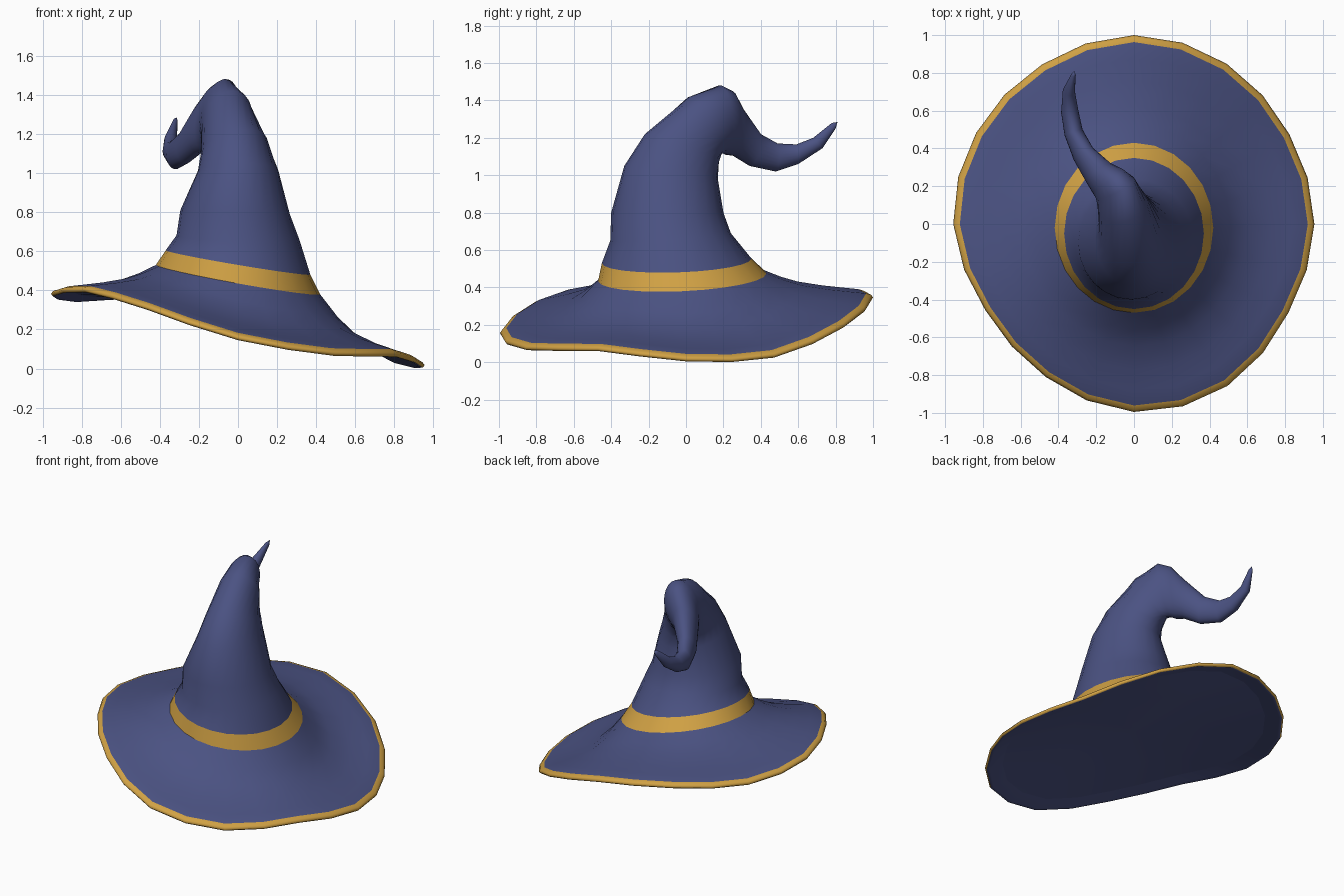
import bpy
import math
from mathutils import Vector

if "Cube" in bpy.data.objects:
    bpy.data.objects.remove(bpy.data.objects["Cube"])

SIDES = 24


def material(name, rgb):
    m = bpy.data.materials.new(name)
    m.diffuse_color = (*rgb, 1)
    m.use_nodes = True
    m.node_tree.nodes["Principled BSDF"].inputs["Base Color"].default_value = m.diffuse_color
    return m


navy = material("navy cloth", (0.07, 0.085, 0.225))
gold = material("gold trim", (0.63, 0.355, 0.058))


def loft(name, rings, mats, end_tip=None, rule=None):
    """Skin a list of closed rings; rule(strip index) gives the material."""
    n = len(rings[0])
    verts = [p for r in rings for p in r]
    faces, index = [], []
    for k in range(len(rings) - 1):
        for i in range(n):
            j = (i + 1) % n
            faces.append((k * n + i, k * n + j, (k + 1) * n + j, (k + 1) * n + i))
            index.append(rule(k) if rule else 0)
    if end_tip is not None:
        verts.append(end_tip)
        b = (len(rings) - 1) * n
        for i in range(n):
            faces.append((b + i, b + (i + 1) % n, len(verts) - 1))
            index.append(0)
    me = bpy.data.meshes.new(name)
    me.from_pydata(verts, [], faces)
    for m in mats:
        me.materials.append(m)
    for p, mi in zip(me.polygons, index):
        p.material_index = mi
        p.use_smooth = True
    ob = bpy.data.objects.new(name, me)
    bpy.context.collection.objects.link(ob)
    return ob


def cyclic(table, theta):
    """Smooth periodic interpolation of evenly spaced values."""
    n = len(table)
    f = theta / math.tau * n
    i = math.floor(f)
    t = f - i
    a, b, c, d = (table[(i + k) % n] for k in (-1, 0, 1, 2))
    return b + 0.5 * t * (c - a + t * (2 * a - 5 * b + 4 * c - d + t * (3 * (b - c) + d - a)))


angles = [math.tau * i / SIDES for i in range(SIDES)]

# Crown stations: front/outer point, back/inner point, side radius, sideways tilt
stations = [
    ((0, -.47, .435), (0, .43, .475), .42, .075),
    ((0, -.45, .53), (0, .35, .555), .37, .062),
    ((0, -.405, .65), (0, .24, .69), .315, .03),
    ((-.015, -.40, .80), (-.015, .20, .80), .28, .01),
    ((0, -.33, 1.05), (0, .17, .98), .205, 0),
    ((0, -.22, 1.22), (-.04, .175, 1.06), .17, 0),
    ((-.02, .02, 1.42), (-.10, .18, 1.11), .135, 0),
    ((-.05, .19, 1.48), (-.15, .19, 1.12), .11, 0),
    ((-.10, .25, 1.45), (-.18, .21, 1.11), .095, 0),
    ((-.17, .30, 1.36), (-.21, .25, 1.105), .078, 0),
    ((-.26, .40, 1.22), (-.275, .34, 1.05), .058, 0),
    ((-.32, .49, 1.17), (-.32, .48, 1.02), .05, 0),
    ((-.34, .59, 1.165), (-.34, .60, 1.06), .046, 0),
    ((-.345, .68, 1.20), (-.345, .73, 1.145), .032, 0),
    ((-.32, .78, 1.28), (-.32, .80, 1.25), .012, 0),
]
centres = [(Vector(a) + Vector(b)) / 2 for a, b, _, _ in stations]
crown_rings = []
for k, (a, b, r, tilt) in enumerate(stations):
    v = (Vector(a) - Vector(b)) / 2
    t = centres[min(k + 1, len(centres) - 1)] - centres[max(k - 1, 0)]
    side = t.cross(v).normalized() * r - Vector((0, 0, tilt))
    crown_rings.append([centres[k] + side * math.cos(q) - v * math.sin(q) for q in angles])

# Hat band, then the bent crown with its curled tip
loft("hat_band", crown_rings[:2], [gold])
loft("crown", crown_rings[1:], [navy], end_tip=Vector((-.315, .81, 1.285)))

# Rim radius and lower rim height, every 30 degrees from +x
RADIUS = [.955, .95, .98, 1.0, .975, .965, .957, .91, .935, .995, .99, .943]
HEIGHT = [.005, .025, .185, .335, .36, .34, .37, .39, .30, .145, .065, .06]

# Brim: top sweep, gold rounded edge and the underside of the flared rim
SWEEP = [(0, 0), (.17, .34), (.34, .59), (.58, .78), (.78, .89), (.935, .97)]
EDGE = [(.01, .026), (0, .012), (.01, 0), (.028, .004)]
columns, cap = [], []
for i, q in enumerate(angles):
    base = crown_rings[0][i]
    R, Z = cyclic(RADIUS, q), cyclic(HEIGHT, q)
    c, s = math.cos(q), math.sin(q)
    top = Vector((R * c, R * s, Z + .03))
    column = []
    for f, drop in SWEEP:
        p = base.lerp(top, f)
        p.z = base.z + (top.z - base.z) * drop
        column.append(p)
    column += [Vector(((R - d) * c, (R - d) * s, Z + h)) for d, h in EDGE]
    column.append(column[4] - Vector((0, 0, .022)))
    columns.append(column[::-1])
    cap.append(Vector((.5 * R * c, .5 * R * s, .285 - .085 * c + .03 * s)))
brim_rings = [list(ring) for ring in zip(*columns)]
last_strip = len(brim_rings) - 2
first_gold = len(SWEEP) - 1
loft("brim", brim_rings, [navy, gold],
     rule=lambda k: 1 if first_gold <= last_strip - k < first_gold + 3 else 0)

# Flat underside closing the hat inside the flared rim
loft("underside", [brim_rings[0][::-1], cap[::-1]], [navy], end_tip=Vector((0, 0, .30)))
